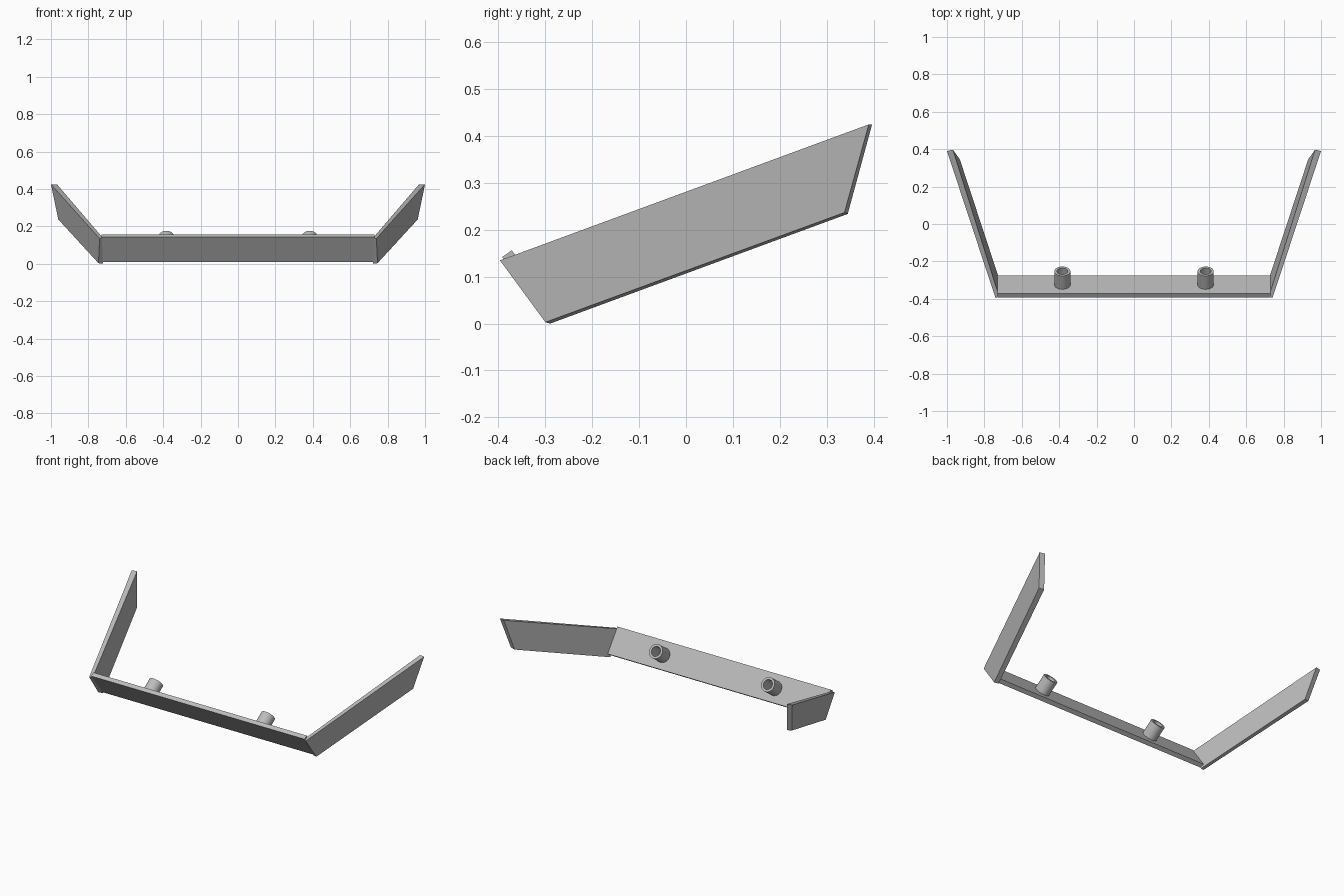
import bpy
import bmesh
from mathutils import Vector, Matrix

cube = bpy.data.objects.get("Cube")
if cube:
    bpy.data.objects.remove(cube, do_unlink=True)

# Single grey finish
grey = bpy.data.materials.new("plain grey")
grey.use_nodes = True
grey.diffuse_color = (0.5, 0.5, 0.5, 1)
grey.node_tree.nodes["Principled BSDF"].inputs["Base Color"].default_value = (0.5, 0.5, 0.5, 1)


def add_object(name, bm):
    bmesh.ops.recalc_face_normals(bm, faces=bm.faces[:])
    mesh = bpy.data.meshes.new(name)
    bm.to_mesh(mesh)
    bm.free()
    mesh.materials.append(grey)
    obj = bpy.data.objects.new(name, mesh)
    bpy.context.collection.objects.link(obj)
    return obj


def slab(name, outer, inner):
    """Solid panel between two matching outlines."""
    bm = bmesh.new()
    a = [bm.verts.new(p) for p in outer]
    b = [bm.verts.new(p) for p in inner]
    bm.faces.new(a)
    bm.faces.new(b[::-1])
    for i in range(len(a)):
        j = (i + 1) % len(a)
        bm.faces.new((a[i], b[i], b[j], a[j]))
    return add_object(name, bm)


# Sloping front plate
TOP, BOTTOM = Vector((0, -0.392, 0.142)), Vector((0, -0.297, 0.009))
INWARD = Vector((0, 0.814, 0.581))
THICK, HALF = 0.025, 0.73
outline = [p + Vector((x, 0, 0)) for p, x in
           ((TOP, -HALF), (BOTTOM, -HALF), (BOTTOM, HALF), (TOP, HALF))]
slab("front_plate", outline, [p + INWARD * THICK for p in outline])

# Flared side wings, mirrored left and right
OUTER = [(0.74, -0.397, 0.135), (0.746, -0.3, 0.003),
         (0.961, 0.338, 0.237), (1.0, 0.39, 0.425)]
INNER = [(0.722, -0.385, 0.138), (0.722, -0.29, 0.0),
         (0.931, 0.345, 0.234), (0.968, 0.397, 0.425)]
for side, s in (("left", 1), ("right", -1)):
    slab(side + "_wing", *[[(s * x, y, z) for x, y, z in loop]
                           for loop in (OUTER, INNER)])

# Hollow mounting pegs standing on the inside of the plate
base = (TOP + BOTTOM) / 2 + INWARD * THICK
turn = INWARD.to_track_quat('Z', 'Y').to_matrix().to_4x4()
PROFILE = [(0.043, -0.005), (0.043, 0.088), (0.029, 0.088), (0.029, -0.005)]
for side, s in (("left", 1), ("right", -1)):
    bm = bmesh.new()
    pts = [bm.verts.new((r, 0, z)) for r, z in PROFILE]
    edges = [bm.edges.new((pts[i], pts[(i + 1) % 4])) for i in range(4)]
    bmesh.ops.spin(bm, geom=pts + edges, cent=(0, 0, 0), axis=(0, 0, 1),
                   angle=6.283185307, steps=32, use_duplicate=False)
    bmesh.ops.remove_doubles(bm, verts=bm.verts[:], dist=0.0005)
    bm.transform(Matrix.Translation(base + Vector((s * 0.383, 0, 0))) @ turn)
    peg = add_object(side + "_peg", bm)
    bpy.ops.object.select_all(action='DESELECT')
    peg.select_set(True)
    bpy.context.view_layer.objects.active = peg
    bpy.ops.object.shade_smooth_by_angle()
